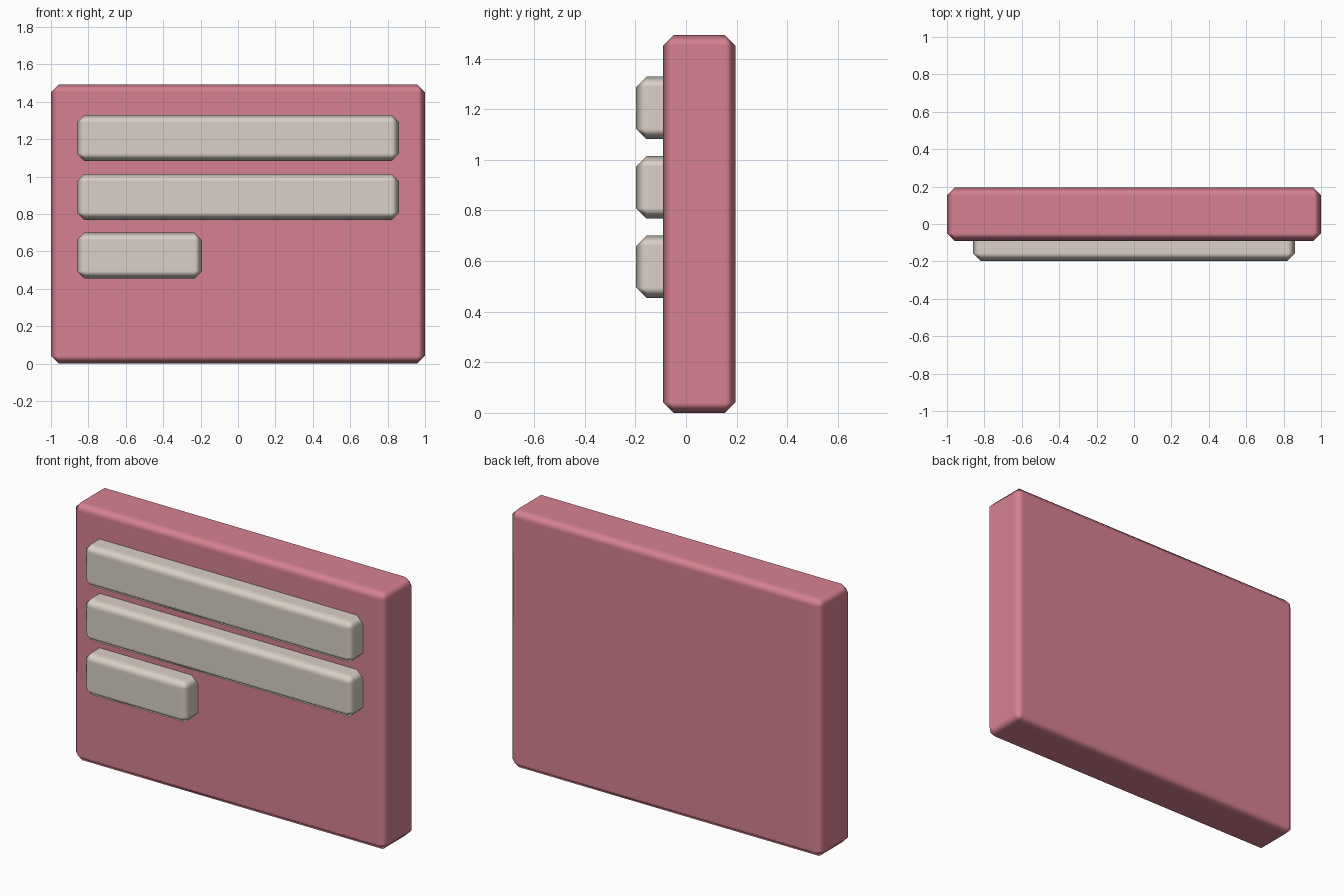
import bpy

if "Cube" in bpy.data.objects:
    bpy.data.objects.remove(bpy.data.objects["Cube"])


def material(name, rgb):
    m = bpy.data.materials.new(name)
    m.diffuse_color = (*rgb, 1)
    m.use_nodes = True
    m.node_tree.nodes["Principled BSDF"].inputs["Base Color"].default_value = m.diffuse_color
    return m


def chamfered_box(name, lo, hi, chamfer, mat):
    """Box between two corners with a single smooth-shaded chamfer."""
    centre = [(a + b) / 2 for a, b in zip(lo, hi)]
    bpy.ops.mesh.primitive_cube_add(size=1, location=centre)
    ob = bpy.context.object
    ob.name = name
    ob.scale = [b - a for a, b in zip(lo, hi)]
    bpy.ops.object.transform_apply(location=False, rotation=False, scale=True)
    ob.data.materials.append(mat)
    bpy.ops.object.shade_smooth()
    bev = ob.modifiers.new("chamfer", "BEVEL")
    bev.width = chamfer
    bev.segments = 1
    bev.limit_method = "NONE"
    bev.harden_normals = True
    return ob


pink = material("dusty pink", (0.68, 0.22, 0.285))
cream = material("warm grey", (0.70, 0.63, 0.57))

# Upright board
chamfered_box("board", (-1, -0.09, 0), (1, 0.195, 1.493), 0.041, pink)

# Raised bars on the front, the last one short
for name, right, bottom in (("top_bar", 0.862, 1.082),
                            ("middle_bar", 0.862, 0.768),
                            ("short_bar", -0.192, 0.454)):
    chamfered_box(name, (-0.862, -0.197, bottom), (right, 0.0, bottom + 0.247),
                  0.041, cream)
